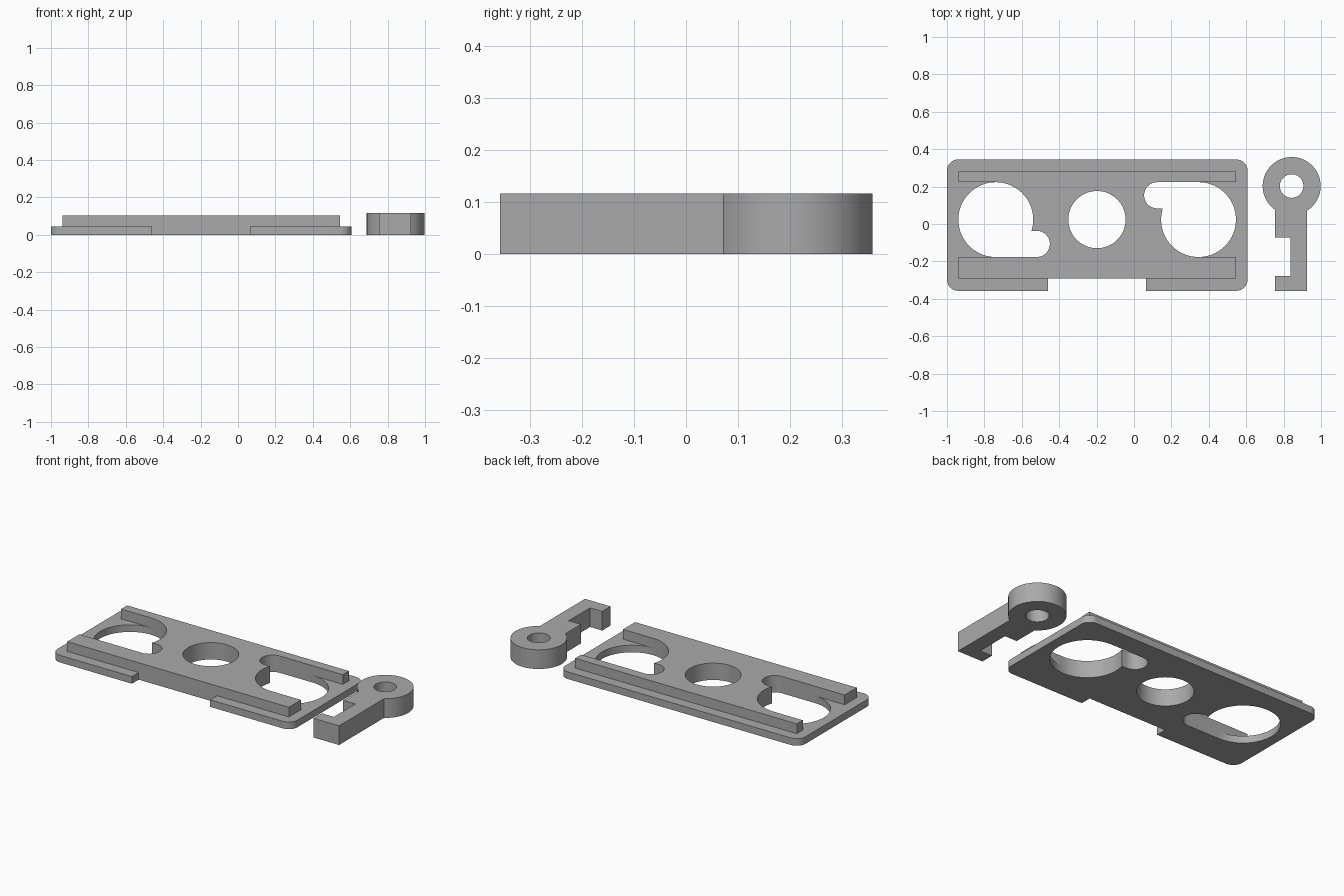
import bpy, bmesh, math

if "Cube" in bpy.data.objects:
    bpy.data.objects.remove(bpy.data.objects["Cube"])

GREY = bpy.data.materials.new("plain grey")
GREY.diffuse_color = (0.4, 0.4, 0.4, 1)
GREY.use_nodes = True
GREY.node_tree.nodes["Principled BSDF"].inputs["Base Color"].default_value = GREY.diffuse_color


def arc(cx, cy, r, start, end, n=16):
    """Points on an arc, angles in degrees."""
    return [(cx + r * math.cos(math.radians(start + (end - start) * i / n)),
             cy + r * math.sin(math.radians(start + (end - start) * i / n)))
            for i in range(n + 1)]


def circle(cx, cy, r, n=80):
    return arc(cx, cy, r, 0, 360, n)[:-1]


def rect(x0, y0, x1, y1):
    return [(x0, y0), (x1, y0), (x1, y1), (x0, y1)]


def prism(name, outline, z0, z1):
    """Extrude a closed outline from z0 to z1."""
    bm = bmesh.new()
    face = bm.faces.new([bm.verts.new((x, y, z0)) for x, y in outline])
    top = bmesh.ops.extrude_face_region(bm, geom=[face])["geom"]
    bmesh.ops.translate(bm, vec=(0, 0, z1 - z0),
                        verts=[v for v in top if isinstance(v, bmesh.types.BMVert)])
    bmesh.ops.recalc_face_normals(bm, faces=bm.faces)
    mesh = bpy.data.meshes.new(name)
    bm.to_mesh(mesh)
    bm.free()
    mesh.materials.append(GREY)
    ob = bpy.data.objects.new(name, mesh)
    bpy.context.collection.objects.link(ob)
    return ob


def combine(ob, other, operation):
    """Apply a boolean and remove the helper."""
    mod = ob.modifiers.new("cut", 'BOOLEAN')
    mod.operation, mod.solver, mod.object = operation, 'EXACT', other
    bpy.context.view_layer.objects.active = ob
    bpy.ops.object.modifier_apply(modifier=mod.name)
    bpy.data.objects.remove(other)


def smooth(ob):
    bpy.ops.object.select_all(action='DESELECT')
    ob.select_set(True)
    bpy.context.view_layer.objects.active = ob
    bpy.ops.object.shade_smooth_by_angle(angle=math.radians(30))


# Sizes
PLATE_Z, RAIL_Z, LATCH_Z = 0.043, 0.102, 0.116
X0, X1, Y0, Y1 = -1.0, 0.607, -0.357, 0.345
STEP_Y = -0.292
CY, R = 0.0235, 0.2
LEFT_X, RIGHT_X = -0.739, 0.345
LOBE = 0.07

# Base plate with rounded corners and a gap in the front edge
c = 0.06
outline = (arc(X0 + c, Y0 + c, c, 180, 270) + [(-0.46, Y0), (-0.46, STEP_Y),
           (0.064, STEP_Y), (0.064, Y0)] + arc(X1 - c, Y0 + c, c, 270, 360)
           + arc(X1 - c, Y1 - c, c, 0, 90) + arc(X0 + c, Y1 - c, c, 90, 180))
plate = prism("slotted_plate", outline, 0, PLATE_Z)

# Raised body, later cut into two rails joined by a middle web
combine(plate, prism("raised_body", rect(-0.938, STEP_Y, 0.545, 0.281), 0.02, RAIL_Z), 'UNION')

# Open pockets between the rails at both ends
for x, end in ((LEFT_X, -0.97), (RIGHT_X, 0.58)):
    pocket = rect(min(x, end), CY - R, max(x, end), CY + R)
    combine(plate, prism("pocket_cutter", pocket, PLATE_Z, 0.2), 'DIFFERENCE')

# Keyholes: big circle with a side lobe tangent to one rail
# (sign turns the outline half a revolution)
for x, lobe_x, sign in ((LEFT_X, -0.52, 1), (RIGHT_X, 0.124, -1)):
    d = abs(lobe_x - x)
    ly = -R + LOBE
    meet = math.degrees(math.asin((ly + LOBE) / R))
    hole = arc(0, 0, R, meet, 270, 64) + arc(d, ly, LOBE, -90, 90, 24)
    hole = [(x + sign * px, CY + sign * py) for px, py in hole]
    combine(plate, prism("keyhole_cutter", hole, -0.1, 0.2), 'DIFFERENCE')

# Round centre hole
combine(plate, prism("centre_cutter", circle(-0.198, CY, 0.153), -0.1, 0.2), 'DIFFERENCE')
smooth(plate)

# Separate latch: ring on a hooked arm, drawn as one outline
lx, ly, lr = 0.843, 0.203, 0.155
ax0, ax1 = 0.755, 0.926
start = -math.degrees(math.acos((ax1 - lx) / lr))
end = 180 + math.degrees(math.acos((lx - ax0) / lr))
latch = prism("hooked_latch", arc(lx, ly, lr, start, end, 64) + [
    (ax0, -0.073), (0.836, -0.073), (0.836, -0.278), (ax0, -0.278),
    (ax0, Y0), (ax1, Y0)], 0, LATCH_Z)
combine(latch, prism("pivot_cutter", circle(lx, ly, 0.063, 48), -0.1, 0.3), 'DIFFERENCE')
smooth(latch)
